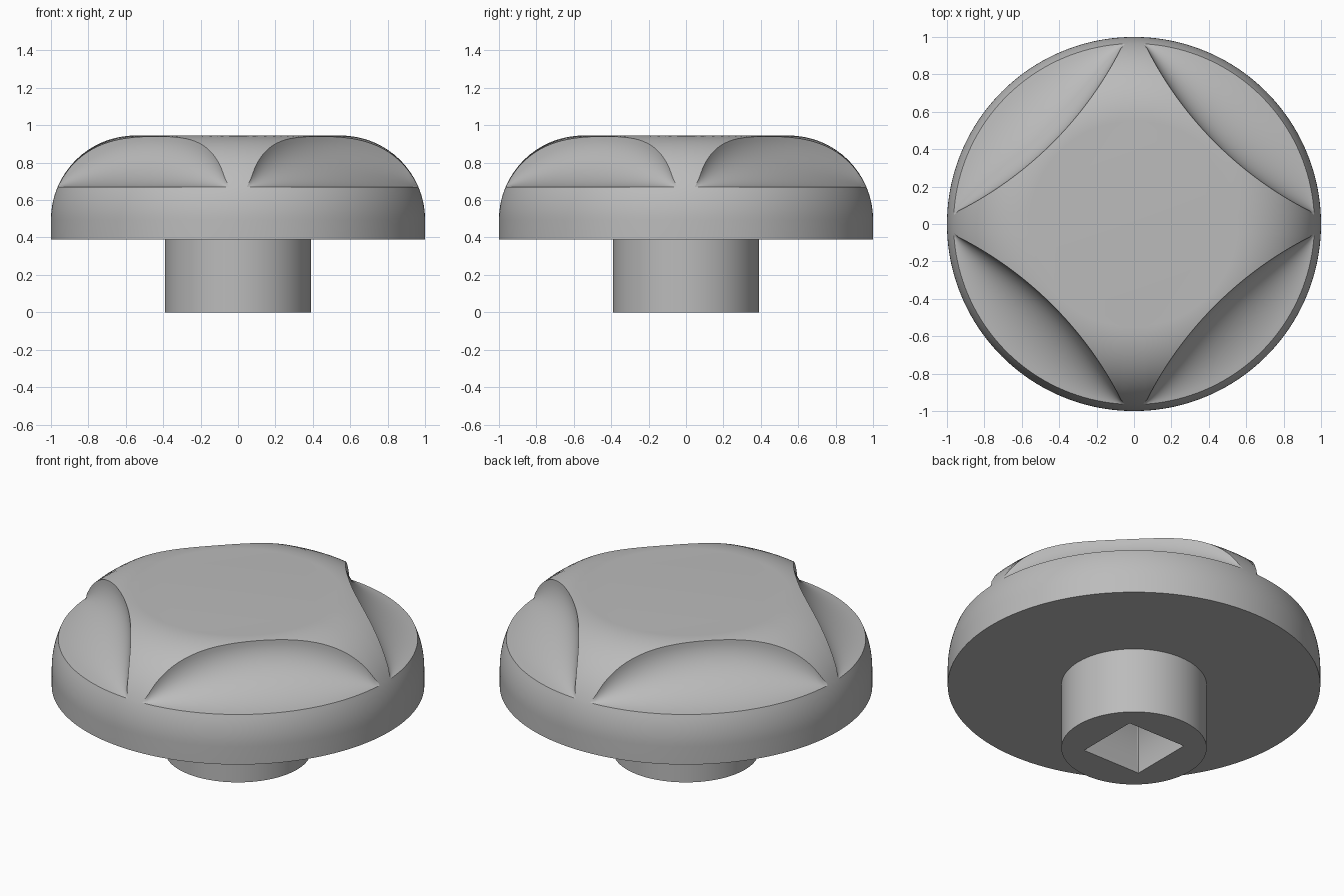
import bpy, bmesh, math

cube = bpy.data.objects.get("Cube")
if cube:
    bpy.data.objects.remove(cube, do_unlink=True)

SEGMENTS = 256
BASE_Z, TOP_Z = 0.39, 0.945      # underside and crown of the knob head
FILLET = 0.45                    # large rounded shoulder
FLAT_R = 1 - FILLET
CENTRE_Z = TOP_Z - FILLET
FLOOR_Z = 0.67                   # height of the grip scoop rim
SCOOP_R, SCOOP_D = 1.97, 2.585   # scoop edge circle and its distance out
STEM_R, SOCKET_HALF, SOCKET_DEPTH = 0.39, 0.19, 0.38

grey = bpy.data.materials.new("plain_grey")
grey.use_nodes = True
grey.diffuse_color = (0.5, 0.5, 0.5, 1)
grey.node_tree.nodes["Principled BSDF"].inputs["Base Color"].default_value = (0.5, 0.5, 0.5, 1)


def loft(name, section, cap_start=False, cap_end=False):
    """Skin the (radius, z) section given for every angle around z."""
    bm = bmesh.new()
    columns = []
    for i in range(SEGMENTS):
        a = math.tau * i / SEGMENTS
        columns.append([bm.verts.new((r * math.cos(a), r * math.sin(a), z))
                        for r, z in section(a)])
    for i, col in enumerate(columns):
        nxt = columns[(i + 1) % SEGMENTS]
        for j in range(len(col) - 1):
            bm.faces.new((col[j], nxt[j], nxt[j + 1], col[j + 1]))
    if cap_start:
        bm.faces.new([c[0] for c in reversed(columns)])
    if cap_end:
        bm.faces.new([c[-1] for c in columns])
    bmesh.ops.remove_doubles(bm, verts=bm.verts, dist=0.0002)
    mesh = bpy.data.meshes.new(name)
    bm.to_mesh(mesh)
    bm.free()
    mesh.materials.append(grey)
    obj = bpy.data.objects.new(name, mesh)
    bpy.context.collection.objects.link(obj)
    bpy.ops.object.select_all(action="DESELECT")
    obj.select_set(True)
    bpy.context.view_layer.objects.active = obj
    bpy.ops.object.shade_smooth_by_angle(angle=math.radians(25))
    return obj


def shoulder(t):
    """Point on the rounded shoulder, t measured up from the side wall."""
    return 1 - FILLET + FILLET * math.cos(t), CENTRE_Z + FILLET * math.sin(t)


RIM_T = math.asin((FLOOR_Z - CENTRE_Z) / FILLET)
RIM_R = shoulder(RIM_T)[0]


def head_section(a):
    # side wall and lower shoulder
    points = [(1, BASE_Z)] + [shoulder(RIM_T * k / 8) for k in range(9)]
    # concave grip scoop, one per quadrant, vanishing at the four tips
    phi = a % (math.pi / 2) - math.pi / 4
    edge_r = SCOOP_D * math.cos(phi) - math.sqrt(SCOOP_R ** 2 - (SCOOP_D * math.sin(phi)) ** 2)
    edge_r = min(edge_r, RIM_R)
    edge_t = math.acos((edge_r - FLAT_R) / FILLET)
    edge_z = shoulder(edge_t)[1]
    for k in range(1, 17):
        s = math.sin(k / 16 * math.pi / 2)
        rise = 0.9 * (1 - math.sqrt(max(0, 1 - s * s))) + 0.1 * s
        points.append((RIM_R + (edge_r - RIM_R) * s, FLOOR_Z + (edge_z - FLOOR_Z) * rise))
    # upper shoulder to the flat crown
    points += [shoulder(edge_t + (math.pi / 2 - edge_t) * k / 12) for k in range(1, 13)]
    return points


def stem_section(a):
    # square drive socket, bottom ring, then the round outside
    square = SOCKET_HALF / max(abs(math.cos(a)), abs(math.sin(a)))
    return [(square, SOCKET_DEPTH), (square, 0), (STEM_R, 0), (STEM_R, BASE_Z)]


loft("knob_head", head_section, cap_start=True, cap_end=True)
stem = loft("socket_stem", stem_section)

# socket ceiling
bm = bmesh.new()
bm.from_mesh(stem.data)
ceiling = [e for e in bm.edges if e.is_boundary
           and all(abs(v.co.z - SOCKET_DEPTH) < 0.001 for v in e.verts)]
bmesh.ops.holes_fill(bm, edges=ceiling, sides=0)
bmesh.ops.recalc_face_normals(bm, faces=bm.faces)
bm.to_mesh(stem.data)
bm.free()
